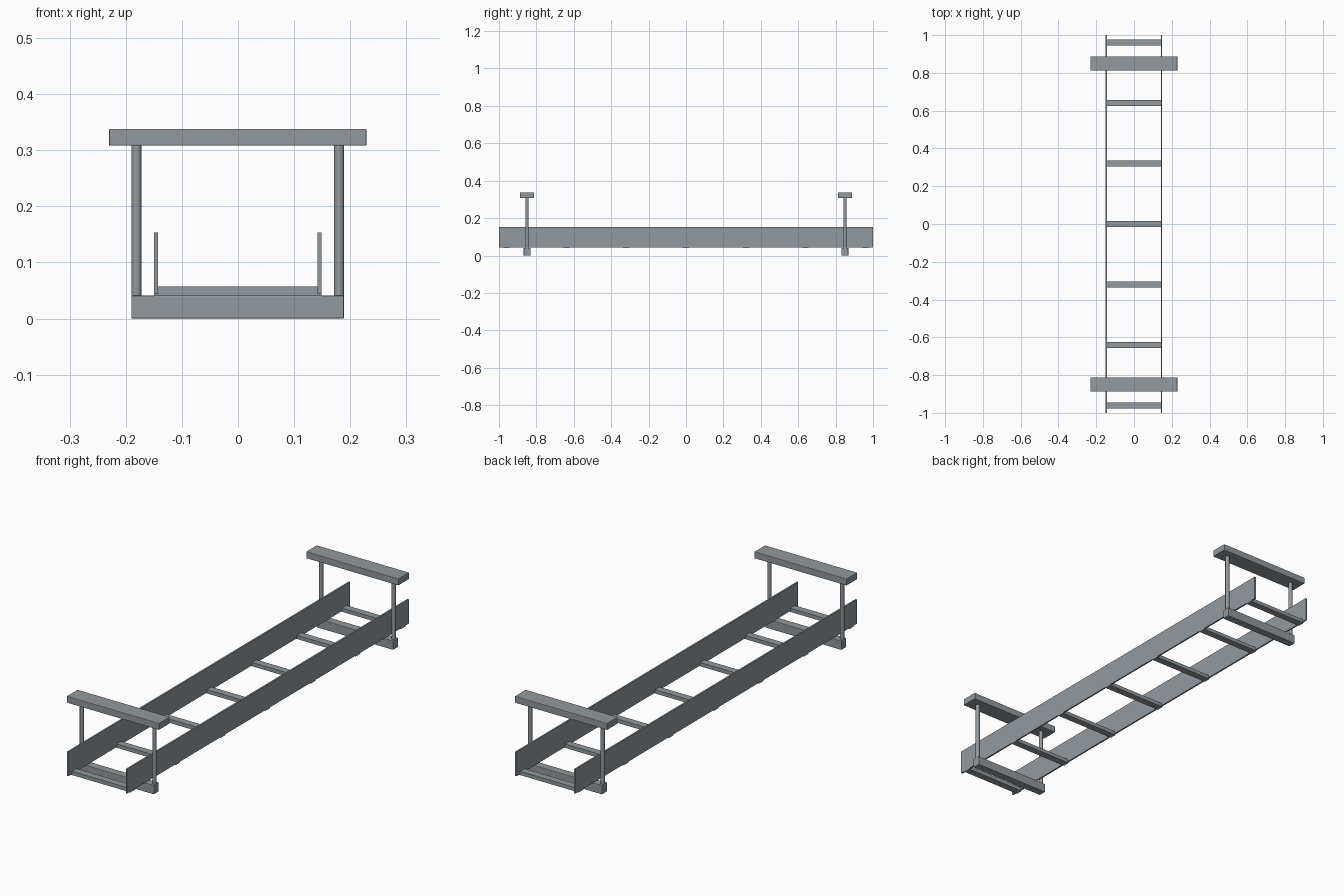
import bpy

if "Cube" in bpy.data.objects:
    bpy.data.objects.remove(bpy.data.objects["Cube"])

steel = bpy.data.materials.new("galvanised grey")
steel.diffuse_color = (0.29, 0.32, 0.34, 1)
steel.use_nodes = True
steel.node_tree.nodes["Principled BSDF"].inputs["Base Color"].default_value = steel.diffuse_color


def finish(name):
    ob = bpy.context.object
    ob.name = name
    ob.data.materials.append(steel)
    return ob


def box(name, x, y, z, bevel=0):
    """Box from (min, max) ranges on each axis, with optional edge bevel."""
    bpy.ops.mesh.primitive_cube_add(size=1, location=[(a + b) / 2 for a, b in (x, y, z)])
    ob = finish(name)
    ob.scale = [b - a for a, b in (x, y, z)]
    bpy.ops.object.transform_apply(location=False, rotation=False, scale=True)
    if bevel:
        mod = ob.modifiers.new("bevel", "BEVEL")
        mod.width = bevel
        mod.segments = 2
    return ob


def rod(name, x, y, z0, z1, radius):
    bpy.ops.mesh.primitive_cylinder_add(vertices=24, radius=radius, depth=z1 - z0,
                                        location=(x, y, (z0 + z1) / 2))
    ob = finish(name)
    bpy.ops.object.shade_smooth_by_angle()
    return ob


# Long side rails
box("side_rail_left", (-0.15, -0.143), (-1, 1), (0.044, 0.153))
box("side_rail_right", (0.142, 0.149), (-1, 1), (0.044, 0.153))

# Seven rungs between the rails
for i in range(-3, 4):
    y = i * 0.32
    box(f"rung_{i + 4}", (-0.15, 0.149), (y - 0.016, y + 0.016), (0.04, 0.057))

# Hanging supports near each end
for side, y in (("front", -0.85), ("back", 0.85)):
    box(f"{side}_top_plate", (-0.23, 0.229), (y - 0.038, y + 0.038), (0.308, 0.338), 0.002)
    box(f"{side}_support_bar", (-0.19, 0.189), (y - 0.018, y + 0.018), (0, 0.041), 0.002)
    for label, x in (("left", -0.181), ("right", 0.18)):
        rod(f"{side}_{label}_rod", x, y, 0.038, 0.31, 0.009)
